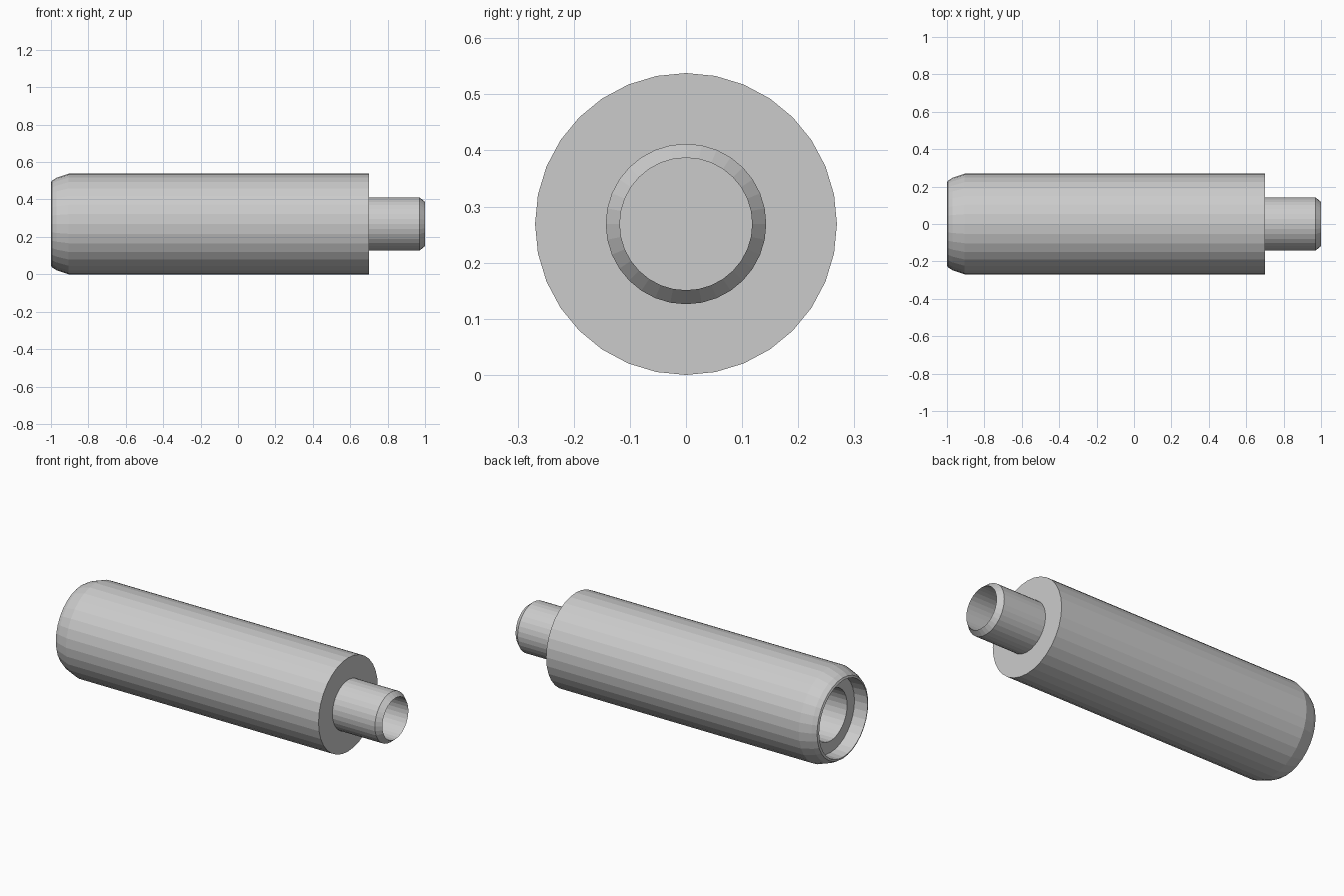
import bpy, bmesh, math

if "Cube" in bpy.data.objects:
    bpy.data.objects.remove(bpy.data.objects["Cube"])

R = 0.269
SIDES = 32


def lathe(name, profile):
    """Revolve (x, radius) points about the long axis; radius 0 closes with a flat disc."""
    bm = bmesh.new()
    rings = []
    for x, r in profile:
        rings.append([bm.verts.new((x, r * math.sin(2 * math.pi * i / SIDES),
                                    R + r * math.cos(2 * math.pi * i / SIDES)))
                      for i in range(SIDES)])
    for a, b in zip(rings, rings[1:]):
        for i in range(SIDES):
            j = (i + 1) % SIDES
            bm.faces.new((a[i], a[j], b[j], b[i]))
    bm.faces.new(rings[0])
    bm.faces.new(rings[-1])
    bmesh.ops.recalc_face_normals(bm, faces=bm.faces)
    mesh = bpy.data.meshes.new(name)
    bm.to_mesh(mesh)
    bm.free()
    obj = bpy.data.objects.new(name, mesh)
    bpy.context.collection.objects.link(obj)
    return obj


# One closed shell: socket floor, socket, rounded rim, barrel, stud, stud bore, bore floor
lathe("joint_sleeve", [
    (-0.70, 0.148), (-0.92, 0.148), (-0.92, 0.215), (-1.0, 0.22),
    (-0.995, 0.232), (-0.97, 0.247), (-0.905, R),
    (0.70, R), (0.70, 0.143),
    (0.97, 0.143), (1.0, 0.118), (0.70, 0.118),
])
